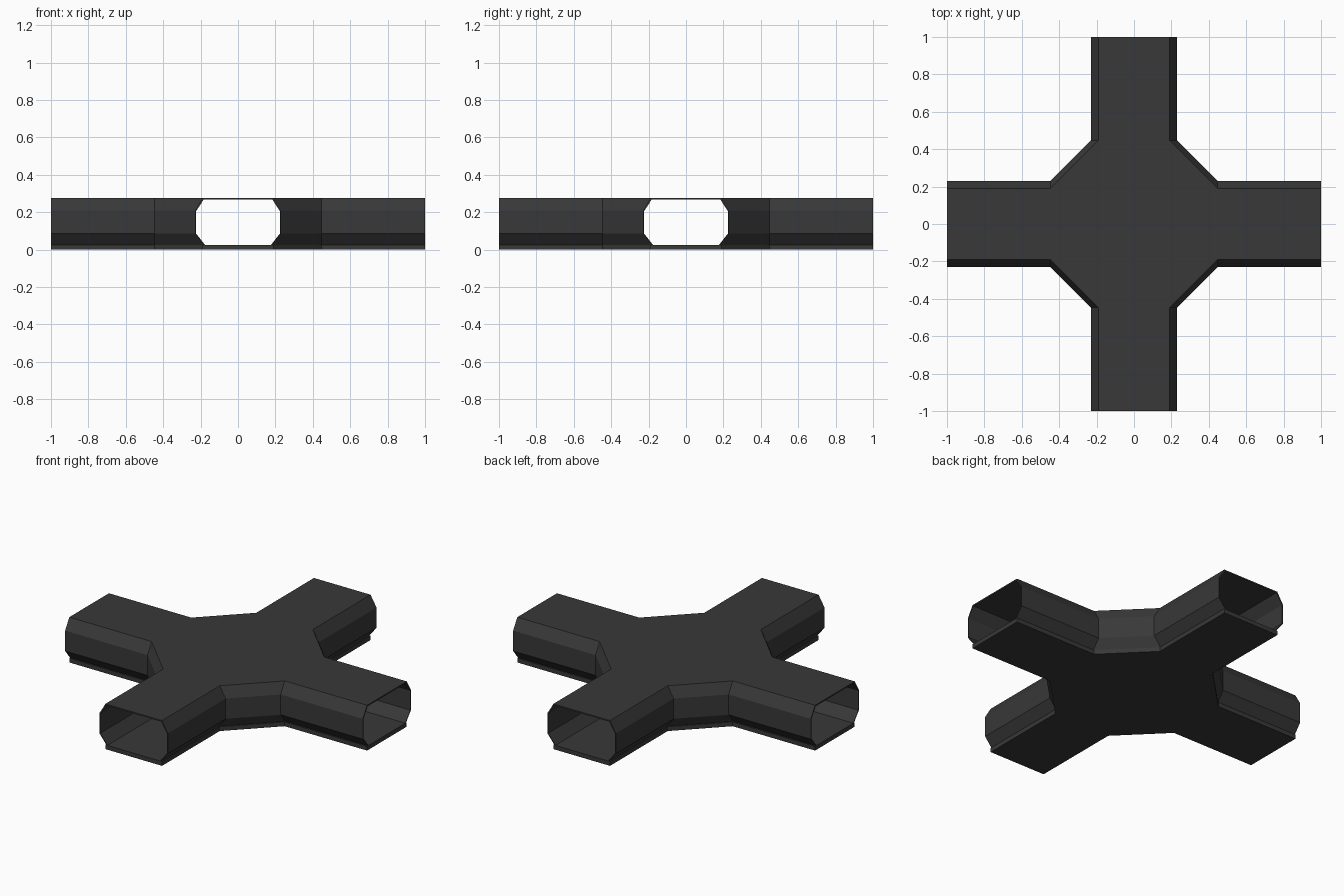
import bpy, bmesh

if "Cube" in bpy.data.objects:
    bpy.data.objects.remove(bpy.data.objects["Cube"])

ARM, BEND = 1.0, 0.447

mat = bpy.data.materials.new("dark_grey")
mat.diffuse_color = (0.04, 0.04, 0.04, 1)
mat.use_nodes = True
mat.node_tree.nodes["Principled BSDF"].inputs["Base Color"].default_value = mat.diffuse_color


def corner_path(h, k):
    """Plan path of one re-entrant corner, turned k quarter turns."""
    pts = [(ARM, h), (BEND, h), (h, BEND), (h, ARM)]
    for _ in range(k):
        pts = [(-y, x) for x, y in pts]
    return pts


def outline(bm, h, z):
    return [bm.verts.new((x, y, z)) for k in range(4) for x, y in corner_path(h, k)]


def finish(bm, name):
    bmesh.ops.recalc_face_normals(bm, faces=bm.faces)
    me = bpy.data.meshes.new(name)
    bm.to_mesh(me)
    bm.free()
    me.materials.append(mat)
    ob = bpy.data.objects.new(name, me)
    bpy.context.collection.objects.link(ob)
    return ob


# Walls and roof: closed thin shell around the cross, open at the four ends
outer = [(0.19, 0.275), (0.23, 0.208), (0.23, 0.085), (0.183, 0.026)]
inner = [(0.184, 0.267), (0.225, 0.204), (0.225, 0.087), (0.177, 0.026)]
bm = bmesh.new()
out_rings = [outline(bm, h, z) for h, z in outer]
in_rings = [outline(bm, h, z) for h, z in inner]
bm.faces.new(out_rings[0])
bm.faces.new(in_rings[0][::-1])
loop = out_rings + in_rings[::-1]
for k in range(4):
    i0 = 4 * k
    for a, b in zip(loop[:-1], loop[1:]):
        for i in range(i0, i0 + 3):
            bm.faces.new((a[i], a[i + 1], b[i + 1], b[i]))
    # rims at the arm ends: roof edge plus the wall edge on both sides
    e, n = i0 + 3, (i0 + 4) % 16
    bm.faces.new((out_rings[0][e], out_rings[0][n], in_rings[0][n], in_rings[0][e]))
    for j in range(3):
        for i in (e, n):
            bm.faces.new((out_rings[j][i], out_rings[j + 1][i],
                          in_rings[j + 1][i], in_rings[j][i]))
finish(bm, "corridor_shell")

# Floor slab with a small lip beyond the walls
bm = bmesh.new()
low, high = outline(bm, 0.19, 0.0), outline(bm, 0.19, 0.026)
bm.faces.new(low[::-1])
bm.faces.new(high)
for i in range(16):
    j = (i + 1) % 16
    bm.faces.new((low[i], low[j], high[j], high[i]))
finish(bm, "floor_slab")
